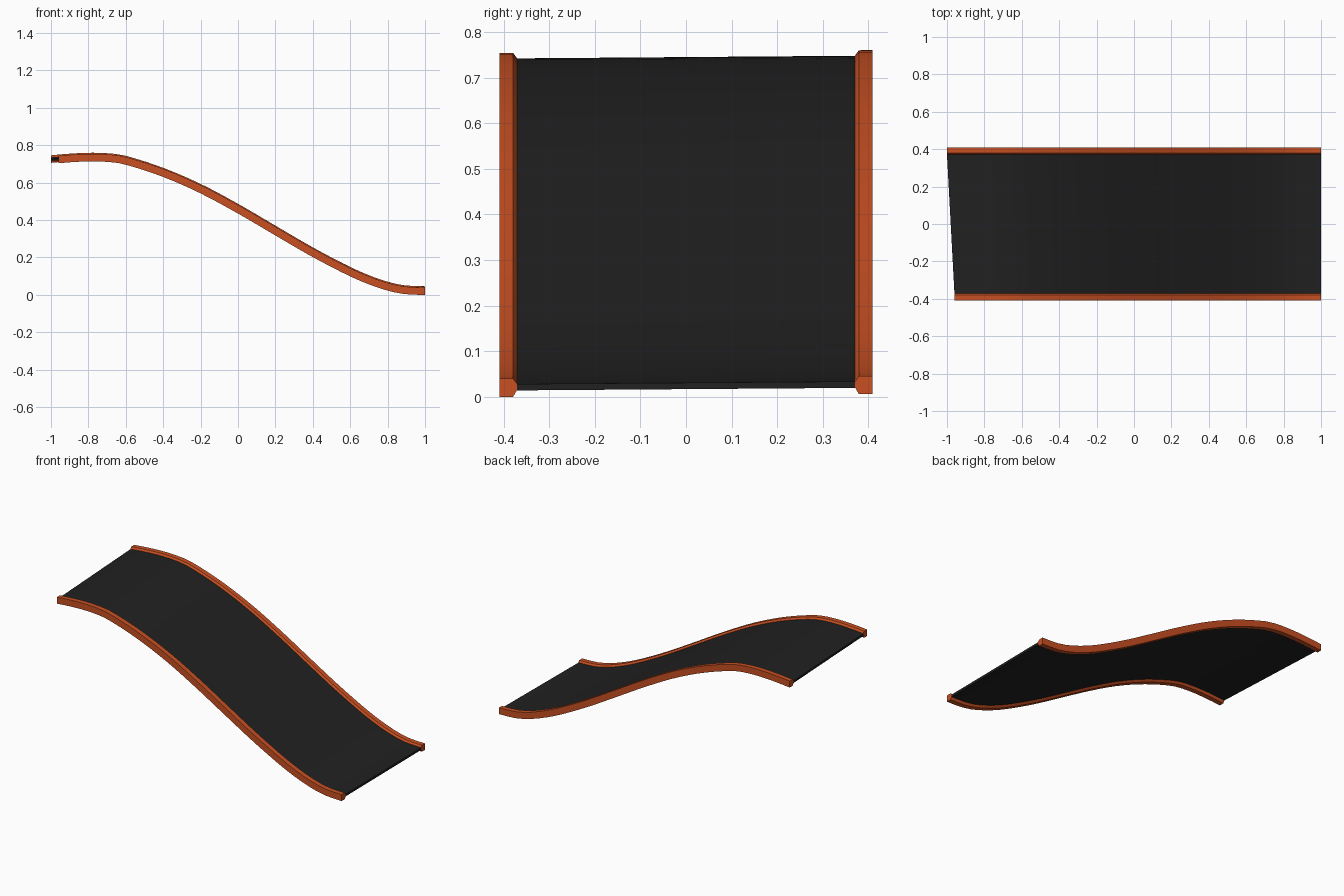
import bpy, bmesh, math
from mathutils import Vector

if "Cube" in bpy.data.objects:
    bpy.data.objects.remove(bpy.data.objects["Cube"])


def material(name, rgb):
    m = bpy.data.materials.new(name)
    m.diffuse_color = (*rgb, 1)
    m.use_nodes = True
    m.node_tree.nodes["Principled BSDF"].inputs["Base Color"].default_value = m.diffuse_color
    return m


orange = material("burnt orange", (0.58, 0.08, 0.016))
black = material("charcoal", (0.015, 0.015, 0.015))

# Side profile of the slope centre line (x, z)
PATH = [(-1.0, 0.72), (-0.9, 0.729), (-0.78, 0.734), (-0.68, 0.73), (-0.6, 0.717),
        (-0.4, 0.652), (-0.2, 0.565), (0, 0.458), (0.2, 0.341), (0.4, 0.225),
        (0.6, 0.121), (0.72, 0.07), (0.82, 0.038), (0.9, 0.0235), (1.0, 0.02)]
STEPS = 36


def height(x):
    """Smooth interpolation of the path."""
    i = max(k for k in range(len(PATH) - 1) if PATH[k][0] <= x + 1e-9)

    def slope(k):
        a, b = PATH[max(k - 1, 0)], PATH[min(k + 1, len(PATH) - 1)]
        return (b[1] - a[1]) / (b[0] - a[0])
    (x0, z0), (x1, z1) = PATH[i], PATH[i + 1]
    h = x1 - x0
    t = (x - x0) / h
    return ((2*t**3 - 3*t*t + 1) * z0 + (t**3 - 2*t*t + t) * h * slope(i)
            + (3*t*t - 2*t**3) * z1 + (t**3 - t*t) * h * slope(i + 1))


def loft(name, section, mat, start):
    """Sweep a (y, offset) section along the slope; start(y) is its left end."""
    bm = bmesh.new()
    rings = []
    for s in range(STEPS + 1):
        ring = []
        for y, off in section:
            x0 = start(y)
            x = x0 + (1 - x0) * s / STEPS
            e = 0.005
            a, b = max(x - e, -1), min(x + e, 1)
            ang = math.atan((height(b) - height(a)) / (b - a))
            if s in (0, STEPS):
                ang = 0                      # square-cut ends
            lift = 0.006 * (y + 0.4) / 0.8   # far side sits slightly higher
            p = Vector((x - off * math.sin(ang), y, height(x) + off * math.cos(ang) + lift))
            ring.append(bm.verts.new(p))
        rings.append(ring)
    n = len(section)
    for r0, r1 in zip(rings, rings[1:]):
        for k in range(n):
            bm.faces.new((r0[k], r0[(k + 1) % n], r1[(k + 1) % n], r1[k]))
    bm.faces.new(rings[0])
    bm.faces.new(rings[-1])
    bmesh.ops.recalc_face_normals(bm, faces=bm.faces)
    me = bpy.data.meshes.new(name)
    bm.to_mesh(me)
    bm.free()
    me.materials.append(mat)
    ob = bpy.data.objects.new(name, me)
    bpy.context.collection.objects.link(ob)
    bpy.context.view_layer.objects.active = ob
    ob.select_set(True)
    bpy.ops.object.shade_smooth_by_angle(angle=math.radians(25))
    ob.select_set(False)


# Edge rails, chamfered towards the deck
for name, side, x0 in (("front_rail", -1, -0.96), ("back_rail", 1, -1.0)):
    profile = [(0.409, -0.02), (0.409, 0.02), (0.379, 0.02),
               (0.371, 0.009), (0.371, -0.006), (0.379, -0.02)]
    loft(name, [(side * y, o) for y, o in profile], orange, lambda y, x0=x0: x0)

# Deck between the rails, with a slightly skewed upper end
loft("deck", [(-0.372, -0.006), (-0.372, 0.008), (0.372, 0.008), (0.372, -0.006)],
     black, lambda y: -0.98 - 0.02 * y / 0.372)
